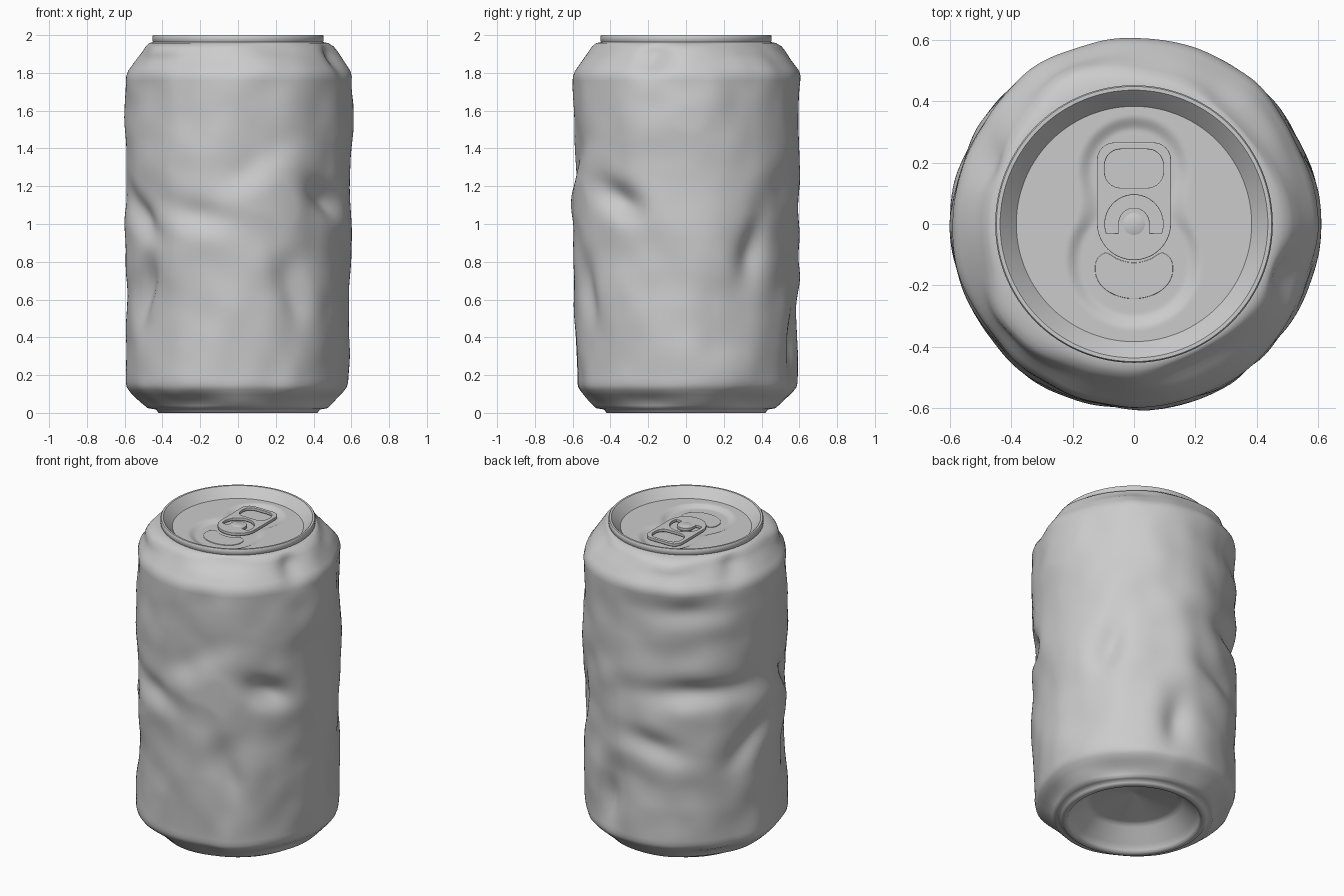
import bpy, bmesh
from math import sin, cos, pi, radians, exp, hypot, ceil
from mathutils import Vector, noise

if "Cube" in bpy.data.objects:
    bpy.data.objects.remove(bpy.data.objects["Cube"])

SEG = 160

def smoothstep(a, b, x):
    t = max(0.0, min(1.0, (x - a) / (b - a)))
    return t * t * (3 - 2 * t)

def densify(profile, step):
    out = [profile[0]]
    for (r0, z0), (r1, z1) in zip(profile, profile[1:]):
        n = max(1, ceil(hypot(r1 - r0, z1 - z0) / step))
        out += [(r0 + (r1 - r0) * i / n, z0 + (z1 - z0) * i / n) for i in range(1, n + 1)]
    return out

def smooth(ob, angle):
    bpy.ops.object.select_all(action='DESELECT')
    ob.select_set(True)
    bpy.context.view_layer.objects.active = ob
    bpy.ops.object.shade_smooth_by_angle(angle=radians(angle))

def lathe(name, profile, warp=lambda r, a, z: (r, z), angle=45):
    """Spin a profile around z; warp moves each point."""
    bm = bmesh.new()
    rings = []
    for r, z in profile:
        ring = []
        for s in range(SEG):
            a = 2 * pi * s / SEG
            rr, zz = warp(r, a, z)
            ring.append(bm.verts.new((rr * cos(a), rr * sin(a), zz)))
        rings.append(ring)
    for p, q in zip(rings, rings[1:]):
        for s in range(SEG):
            t = (s + 1) % SEG
            bm.faces.new((p[s], q[s], q[t], p[t]))
    bmesh.ops.remove_doubles(bm, verts=bm.verts, dist=1e-5)
    bmesh.ops.recalc_face_normals(bm, faces=bm.faces)
    me = bpy.data.meshes.new(name)
    bm.to_mesh(me)
    bm.free()
    ob = bpy.data.objects.new(name, me)
    bpy.context.collection.objects.link(ob)
    smooth(ob, angle)

# Main dents: angle, height, length, tilt, depth
DENTS = [
    (-112, 1.05, .22, -12, .035), (-38, 1.13, .14, -25, .065),
    (-150, 1.04, .20, -35, .06), (-148, .66, .18, 70, .06),
    (-80, 1.32, .22, 35, .022), (-60, .62, .20, 110, .03),
    (36, .86, .18, 70, .045), (75, .36, .16, 80, .04),
    (135, 1.13, .32, 0, .055), (125, 1.66, .25, 0, .03),
    (108, .78, .18, -15, .04), (165, .78, .20, 45, .04),
    (155, 1.88, .12, 50, .035), (-20, 1.87, .10, 60, .035),
]
DENT_WIDTH = .08

def crumple(r, a, z):
    env = smoothstep(.44, .54, r)
    if env == 0:
        return r, z
    d = 0.0
    for ang, z0, ln, tilt, depth in DENTS:
        u = .6 * ((a - radians(ang) + pi) % (2 * pi) - pi)
        v = z - z0
        c, s = cos(radians(tilt)), sin(radians(tilt))
        p, q = (u * c + v * s) / ln, (v * c - u * s) / DENT_WIDTH
        d -= depth * exp(-p * p - q * q)
    # general waviness
    pos = Vector((cos(a) * 1.7, sin(a) * 1.7, z * 2.6))
    d += .02 * noise.noise(pos) + .01 * noise.noise(pos * 2.1) - .004
    # uneven neck edge and base edge
    neck = smoothstep(1.86, 1.95, z)
    d += neck * (.022 * sin(3 * a + 2.2) - .012 * cos(a) + .008 * sin(7 * a))
    base = 1 - smoothstep(.02, .13, z)
    d += base * (.018 * sin(4 * a + 1) + .01 * sin(7 * a) - .01)
    return r + env * min(d, .008 + .03 * (neck + base)), z

# Crumpled can wall with foot ring and domed underside
body = [(.44, 1.965), (.475, 1.958), (.50, 1.94), (.594, 1.81), (.604, 1.78),
        (.602, 1.0), (.59, .16), (.584, .135), (.565, .11), (.475, .025),
        (.435, .018), (.42, 0), (.39, 0), (.372, .03), (.27, .13), (0, .185)]
lathe("can_body", densify(body, .022), crumple, 60)

# Rolled rim and sloping inner wall
lathe("top_rim", [(.436, 1.95), (.453, 1.968), (.453, 1.995), (.449, 2.0),
                  (.437, 2.0), (.431, 1.994), (.384, 1.941), (.378, 1.941)])

# Lid panel with a smooth hourglass recess
def recess(r, a, z):
    x, y = r * cos(a), r * sin(a)
    d1 = hypot(x, y - .17) - .165
    d2 = hypot(x, y + .12) - .205
    k = .10
    h = max(0, min(1, .5 + .5 * (d2 - d1) / k))
    d = d2 * (1 - h) + d1 * h - k * h * (1 - h)
    return r, z - .018 * (1 - smoothstep(-.03, .02, d))

lathe("lid_panel", densify([(.38, 1.941), (0, 1.941)], .008), recess)

# Flat lid parts, made from filled outlines
def arc(cx, cy, rx, ry, a0, a1, n=16):
    return [(cx + rx * cos(radians(a0 + (a1 - a0) * i / n)),
             cy + ry * sin(radians(a0 + (a1 - a0) * i / n))) for i in range(n + 1)]

def rounded(x, y0, y1, r):
    pts = []
    for q, (sx, cy) in enumerate([(1, y1 - r), (-1, y1 - r), (-1, y0 + r), (1, y0 + r)]):
        pts += arc(sx * (x - r), cy, r, r, 90 * q, 90 * q + 90, 8)
    return pts

def plate(name, outlines, z, half, bevel):
    cu = bpy.data.curves.new(name, 'CURVE')
    cu.dimensions = '2D'
    cu.fill_mode = 'BOTH'
    cu.extrude, cu.bevel_depth, cu.bevel_resolution = half, bevel, 2
    for pts in outlines:
        sp = cu.splines.new('POLY')
        sp.points.add(len(pts) - 1)
        for p, (x, y) in zip(sp.points, pts):
            p.co = (x, y, 0, 1)
        sp.use_cyclic_u = True
    ob = bpy.data.objects.new(name, cu)
    ob.location.z = z
    bpy.context.collection.objects.link(ob)
    bpy.ops.object.select_all(action='DESELECT')
    ob.select_set(True)
    bpy.context.view_layer.objects.active = ob
    bpy.ops.object.convert(target='MESH')
    smooth(bpy.context.object, 40)

# Pull tab with finger hole and C-shaped slot around the tongue
tab = rounded(.118, -.115, .263, .055)[:18] + arc(0, .003, .118, .118, 180, 360, 28)
slot = arc(0, 0, .098, .098, -20, 200, 28) + [(-.048, -.033)] \
    + arc(0, .002, .048, .048, 180, 0) + [(.048, -.033)]
plate("pull_tab", [tab, rounded(.099, .115, .247, .055), slot], 1.942, .006, .003)

# Rivet under the tab
lathe("tab_rivet", [(.04, 1.92), (.04, 1.948), (.034, 1.952), (0, 1.953)])

# Kidney-shaped mouth panel
mouth = arc(0, 0, .128, .128, 232, 308) + arc(.085, -.14, .04, .045, 80, 0, 8) \
    + arc(0, -.15, .125, .092, 0, -180, 24) + arc(-.085, -.14, .04, .045, 180, 100, 8)
plate("mouth_panel", [mouth], 1.923, .002, .002)
